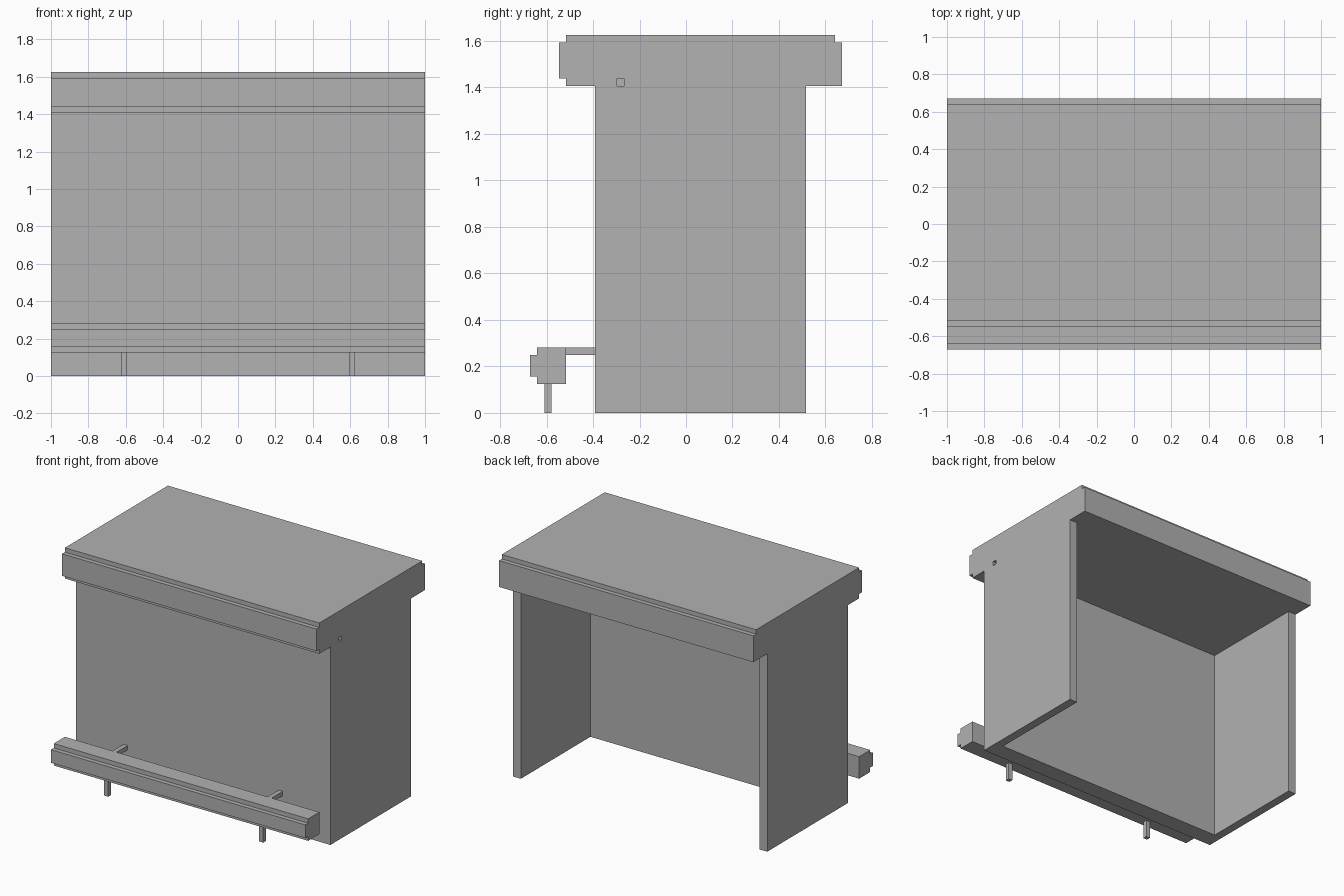
import bpy
import bmesh
from mathutils import Vector

U = 1 / 32           # building module
Y0 = -21.5           # front edge of the footprint, in modules

if "Cube" in bpy.data.objects:
    bpy.data.objects.remove(bpy.data.objects["Cube"])

grey = bpy.data.materials.new("plain grey")
grey.use_nodes = True
colour = (0.445, 0.445, 0.445, 1)
grey.diffuse_color = colour
grey.node_tree.nodes["Principled BSDF"].inputs["Base Color"].default_value = colour


def extrude(name, points, direction):
    """Extrude a closed outline, given in modules, along a direction."""
    bm = bmesh.new()
    face = bm.faces.new([bm.verts.new(Vector(p) * U) for p in points])
    new = bmesh.ops.extrude_face_region(bm, geom=[face])["geom"]
    verts = [g for g in new if isinstance(g, bmesh.types.BMVert)]
    bmesh.ops.translate(bm, verts=verts, vec=Vector(direction) * U)
    bmesh.ops.recalc_face_normals(bm, faces=bm.faces)
    mesh = bpy.data.meshes.new(name)
    bm.to_mesh(mesh)
    bm.free()
    mesh.materials.append(grey)
    obj = bpy.data.objects.new(name, mesh)
    bpy.context.collection.objects.link(obj)
    return obj


def side_profile(name, outline, x=-32, width=64):
    return extrude(name, [(x, Y0 + y, z) for y, z in outline], (width, 0, 0))


def bar(name, x, width, y, z):
    (a, b), (c, d) = y, z
    return side_profile(name, [(a, c), (b, c), (b, d), (a, d)], x, width)


# U-shaped carcass: thick front panel and two thin side walls, open at the back
half = [(32, 9), (32, 38), (30, 38), (30, 13)]
plan = half + [(-x, y) for x, y in reversed(half)]
extrude("counter_carcass", [(x, Y0 + y, 0) for x, y in plan], (0, 0, 45))

# Worktop with stepped edges
top = side_profile("worktop", [(5, 45), (43, 45), (43, 51), (42, 51), (42, 52),
                               (5, 52), (5, 51), (4, 51), (4, 46), (5, 46)])

# Small square socket in one end of the worktop
cutter = bar("socket_cutter", 31, 2, (12, 13), (44, 46))
cutter.hide_render = True
cutter.hide_viewport = True
cutter.display_type = "WIRE"
cut = top.modifiers.new("socket", "BOOLEAN")
cut.object = cutter
cut.operation = "DIFFERENCE"
cut.solver = "EXACT"

# Foot rail with its stepped front edge
side_profile("foot_rail", [(1, 4), (5, 4), (5, 9), (1, 9),
                           (1, 8), (0, 8), (0, 5), (1, 5)])

# Rail legs and the brackets that tie the rail to the front panel
for side, x in (("right", -20), ("left", 19)):
    bar("rail_leg_" + side, x, 1, (2, 3), (0, 4))
    bar("rail_bracket_" + side, x, 1, (5, 9), (8, 9))
